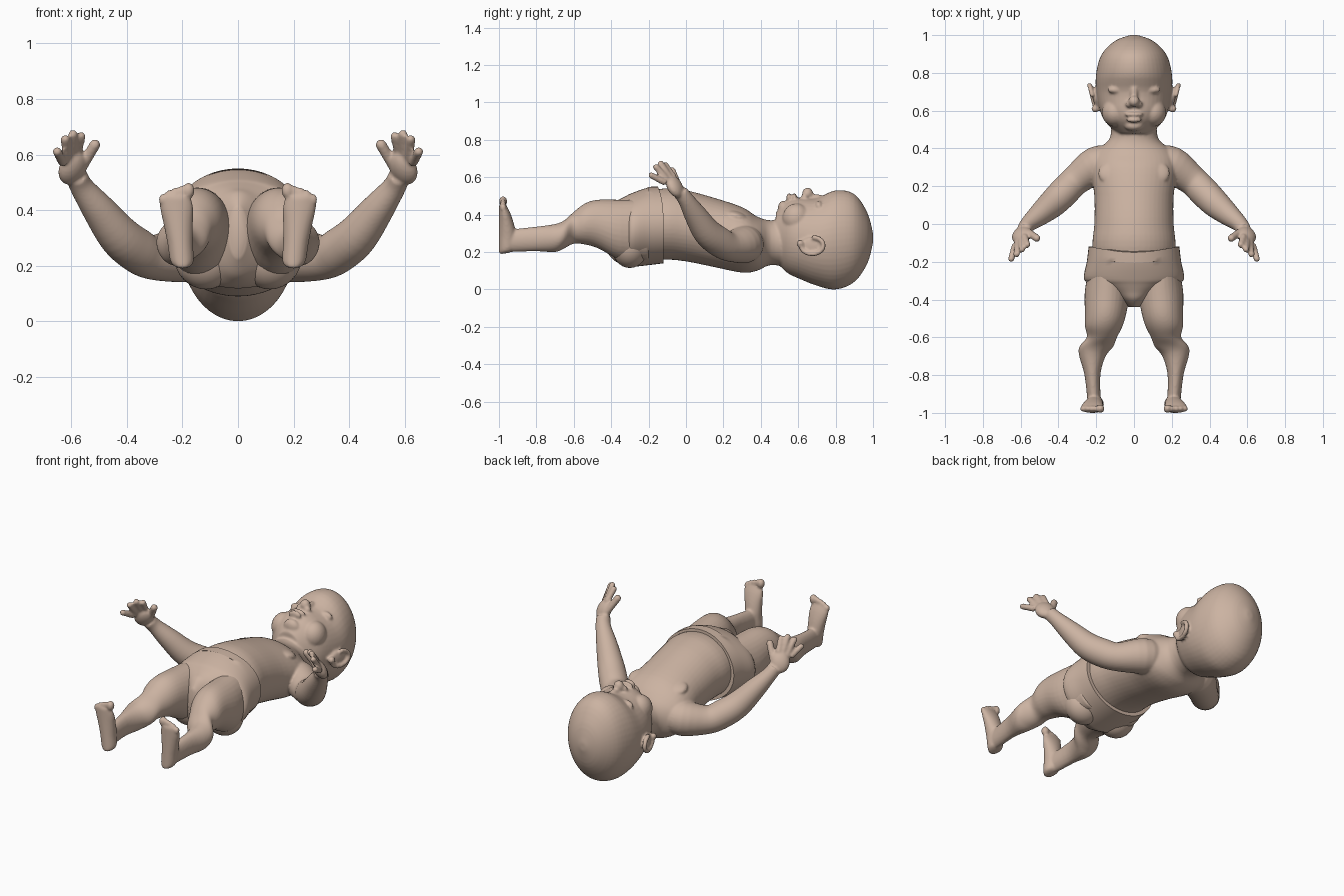
import bpy, bmesh, math
from mathutils import Vector, Matrix

cube = bpy.data.objects.get("Cube")
if cube:
    bpy.data.objects.remove(cube, do_unlink=True)

skin = bpy.data.materials.new("warm_beige")
skin.use_nodes = True
skin.diffuse_color = (.6, .45, .36, 1)
skin.node_tree.nodes["Principled BSDF"].inputs["Base Color"].default_value = skin.diffuse_color

ACROSS, ALONG, UP = Vector((1, 0, 0)), Vector((0, 1, 0)), Vector((0, 0, 1))


def spline(stations, steps=4):
    """Smooth curve through tuples of position and radii."""
    points = [Vector(station) for station in stations]
    last = len(points) - 1
    curve = []
    for i in range(last):
        before, start, end, after = (points[min(max(i + k, 0), last)] for k in (-1, 0, 1, 2))
        leave, arrive = (end - before) / 2, (after - start) / 2
        for k in range(steps):
            t = k / steps
            blend = t * t * (3 - 2 * t)
            curve.append(start.lerp(end, blend) + leave * t * (1 - t) ** 2 - arrive * t * t * (1 - t))
    return curve + [points[last]]


def loft(bm, stations, axis=None, reference=UP, segments=32):
    """Skin elliptical rings (x, y, z, radius_u, radius_v) along a smooth path."""
    curve = spline(stations)
    rings = []
    for i, station in enumerate(curve):
        ahead, behind = curve[min(i + 1, len(curve) - 1)], curve[max(i - 1, 0)]
        direction = axis or Vector(ahead[:3]) - Vector(behind[:3])
        u = direction.cross(reference).normalized()
        v = u.cross(direction).normalized()
        centre = Vector(station[:3])
        angles = [math.tau * k / segments for k in range(segments)]
        rings.append([bm.verts.new(centre + u * station[3] * math.cos(a) + v * station[4] * math.sin(a))
                      for a in angles])
    faces = [bm.faces.new((lower[k - 1], lower[k], upper[k], upper[k - 1]))
             for lower, upper in zip(rings, rings[1:]) for k in range(segments)]
    faces += [bm.faces.new(rings[0]), bm.faces.new(rings[-1])]
    bmesh.ops.recalc_face_normals(bm, faces=faces)


def trunk(bm, rows):
    """Loft centred on x = 0 from rows of (y, z_low, z_high, half_width)."""
    stations = [(0, y, (low + high) / 2, width, (high - low) / 2) for y, low, high, width in rows]
    loft(bm, stations, axis=ALONG, segments=48)


def ball(bm, location, size, tilt=0, turn=0):
    """Ellipsoid tilted about x, then turned about z."""
    matrix = (Matrix.Translation(location) @ Matrix.Rotation(turn, 4, UP)
              @ Matrix.Rotation(tilt, 4, ACROSS) @ Matrix.Diagonal((*size, 1)))
    bmesh.ops.create_uvsphere(bm, u_segments=24, v_segments=16, radius=1, matrix=matrix)


def finger(bm, base, tip, radius):
    """Round-ended finger from base to tip."""
    loft(bm, [(*end, radius, radius) for end in (base, tip)], segments=16)
    ball(bm, tip, (radius, radius, radius))


def finish(name, bm):
    mesh = bpy.data.meshes.new(name)
    bm.to_mesh(mesh)
    bm.free()
    mesh.materials.append(skin)
    part = bpy.data.objects.new(name, mesh)
    bpy.context.collection.objects.link(part)
    return part


bm = bmesh.new()

# Torso and neck
trunk(bm, [(-.3, .15, .5, .2), (-.12, .16, .54, .22), (0, .15, .53, .21), (.15, .12, .49, .21),
           (.3, .09, .44, .23), (.38, .1, .39, .21), (.45, .13, .37, .13), (.55, .12, .38, .12)])

# Head
trunk(bm, [(.48, .15, .41, .09), (.54, .09, .47, .15), (.6, .06, .49, .18), (.7, .02, .49, .2),
           (.8, 0, .53, .2), (.9, .04, .51, .17), (.97, .14, .41, .1), (1, .25, .3, .02)])

# Nose tip, nose bridge, lips, chin, navel
ball(bm, (0, .65, .51), (.03, .03, .035))
ball(bm, (0, .69, .49), (.02, .05, .02))
for y, width in ((.58, .05), (.55, .04)):
    ball(bm, (0, y, .49), (width, .013, .025))
ball(bm, (0, .52, .43), (.05, .03, .045))
ball(bm, (0, -.07, .53), (.015, .015, .01))

for side in (1, -1):
    # Nostril, closed eyelid, cheek, chest
    ball(bm, (side * .025, .635, .495), (.02, .02, .02))
    ball(bm, (side * .09, .71, .445), (.05, .022, .03))
    ball(bm, (side * .1, .59, .38), (.07, .075, .08))
    ball(bm, (side * .1, .27, .39), (.09, .07, .03), tilt=-.3)

    # Ear: thin shell, raised rim and lobe
    ball(bm, (side * .205, .67, .235), (.015, .06, .045), turn=side * -.25)
    rim = []
    for k in range(9):
        angle = math.radians(35 * k - 100)
        rise, forward = math.sin(angle), math.cos(angle)
        rim.append((side * (.22 + .015 * rise), .675 + .06 * rise, .235 - .045 * forward, .013, .013))
    loft(bm, rim, reference=ACROSS, segments=12)
    ball(bm, (side * .205, .61, .245), (.02, .02, .02))

    # Arm
    arm = [(.12, .32, .25, .09), (.2, .31, .24, .1), (.31, .23, .23, .08), (.37, .17, .26, .08),
           (.43, .11, .31, .075), (.5, .05, .4, .06), (.56, 0, .48, .043), (.58, -.03, .52, .04)]
    loft(bm, [(side * x, y, z, radius, radius) for x, y, z, radius in arm])

    # Hand: palm, thumb and four fanned fingers from little to index
    ball(bm, (side * .595, -.06, .55), (.055, .035, .065), tilt=.5, turn=side * -.6)
    finger(bm, (side * .565, -.04, .55), (side * .515, -.075, .635), .02)
    for k in range(4):
        fan = k / 3
        base = Vector((.63, -.11, .57)).lerp(Vector((.58, -.065, .6)), fan)
        tip = Vector((.65, -.185, .61)).lerp(Vector((.565, -.11, .665)), fan)
        tip.z += .03 * math.sin(math.pi * fan)
        base.x *= side
        tip.x *= side
        finger(bm, base, tip, .017)

    # Leg: thigh, knee crease, calf, ankle
    leg = [(.13, -.2, .32, .1, .16), (.14, -.35, .32, .12, .16), (.15, -.47, .35, .11, .13),
           (.16, -.54, .35, .1, .11), (.17, -.6, .33, .08, .085), (.2, -.65, .295, .09, .075),
           (.22, -.7, .275, .07, .075), (.22, -.8, .27, .042, .066), (.21, -.95, .26, .035, .06)]
    loft(bm, [(side * x, *rest) for x, *rest in leg], axis=ALONG)

    # Foot standing on its heel, sole toward the front
    foot = [(.19, .01, .01), (.21, .04, .04), (.28, .046, .046), (.35, .053, .04),
            (.41, .06, .03), (.45, .054, .02)]
    loft(bm, [(side * (.18 + z / 10), depth - 1, z, width, depth) for z, width, depth in foot],
         axis=UP, reference=ALONG)

    # Toes, big toe on the inside
    for k in range(5):
        radius = .016 if k else .022
        ball(bm, (side * (.178 + .023 * k), -.978, .47 - .002 * k * k), (radius, radius, radius * 1.3))

# Fuse the body parts into one soft skin
body = finish("baby_body", bm)
remesh = body.modifiers.new("fuse", 'REMESH')
remesh.mode = 'VOXEL'
remesh.voxel_size = .007
remesh.use_smooth_shade = True
soften = body.modifiers.new("soften", 'SMOOTH')
soften.factor = .5
soften.iterations = 5

# Nappy: snug shell, tapering between the legs
bm = bmesh.new()
trunk(bm, [(-.12, .14, .55, .24), (-.2, .13, .545, .25), (-.29, .12, .515, .265), (-.32, .12, .5, .22),
           (-.36, .14, .48, .14), (-.4, .17, .46, .08), (-.44, .23, .41, .03)])

# Waistband dips at the front
for vert in bm.verts:
    if vert.co.y > -.2 and vert.co.z > .35:
        vert.co.y -= .15 * (vert.co.z - .35) * (1 - (vert.co.x * 4) ** 2)

# Rounded seat
for side in (1, -1):
    ball(bm, (side * .115, -.3, .235), (.115, .1, .12))
nappy = finish("nappy", bm)
bpy.ops.object.select_all(action='DESELECT')
nappy.select_set(True)
bpy.context.view_layer.objects.active = nappy
bpy.ops.object.shade_smooth_by_angle(angle=math.radians(45))
